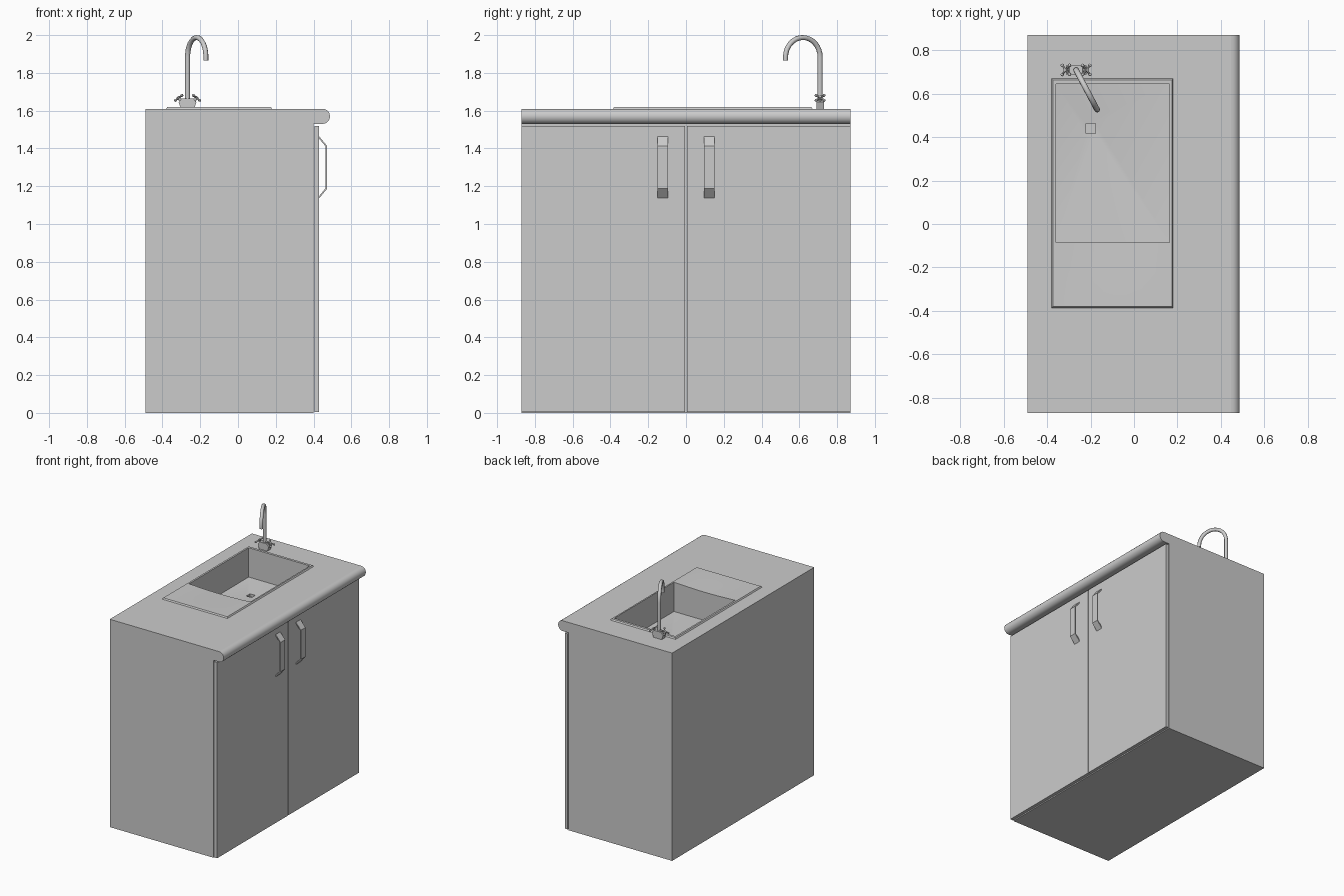
import bpy, bmesh
from math import sin, cos, pi, radians
from mathutils import Vector, Matrix

if "Cube" in bpy.data.objects:
    bpy.data.objects.remove(bpy.data.objects["Cube"])


def finish(name, bm, recalc=True, smooth=None):
    bmesh.ops.remove_doubles(bm, verts=bm.verts, dist=1e-5)
    if recalc:
        bmesh.ops.recalc_face_normals(bm, faces=bm.faces)
    me = bpy.data.meshes.new(name)
    bm.to_mesh(me)
    bm.free()
    ob = bpy.data.objects.new(name, me)
    bpy.context.collection.objects.link(ob)
    if smooth:
        bpy.ops.object.select_all(action='DESELECT')
        ob.select_set(True)
        bpy.context.view_layer.objects.active = ob
        bpy.ops.object.shade_smooth_by_angle(angle=radians(smooth))
    return ob


def face(bm, pts, hint=None):
    """Add a face, turned so that its normal agrees with hint."""
    f = bm.faces.new([bm.verts.new(p) for p in pts])
    f.normal_update()
    if hint and f.normal.dot(Vector(hint)) < 0:
        f.normal_flip()


def prism(bm, profile, y0, y1, skip=()):
    """Extrude an xz profile along y, leaving out the listed side faces."""
    n = len(profile)
    for i in range(n):
        if i not in skip:
            (a, b), (c, d) = profile[i], profile[(i + 1) % n]
            face(bm, [(a, y0, b), (a, y1, b), (c, y1, d), (c, y0, d)])
    for y in (y0, y1):
        face(bm, [(x, y, z) for x, z in profile])


def box(bm, x0, x1, y0, y1, z0, z1):
    prism(bm, [(x0, z0), (x1, z0), (x1, z1), (x0, z1)], y0, y1)


# Cabinet carcass and worktop with rounded nose, open under the sink
TOP = 1.61
RX, RY = (-0.38, 0.18), (-0.386, 0.67)
nose = [(0.448 + 0.039 * cos(a), 1.57 + 0.04 * sin(a))
        for a in [radians(-90 + 180 * i / 10) for i in range(11)]]
profile = [(-0.49, 0), (0.40, 0), (0.40, 1.53)] + nose + [(-0.49, TOP)]
bm = bmesh.new()
prism(bm, profile, -0.87, 0.87, skip=(len(profile) - 2,))
xs = [-0.49, *RX, 0.448]
ys = [-0.87, *RY, 0.87]
for i in range(3):
    for j in range(3):
        if (i, j) != (1, 1):
            face(bm, [(xs[i], ys[j], TOP), (xs[i + 1], ys[j], TOP),
                      (xs[i + 1], ys[j + 1], TOP), (xs[i], ys[j + 1], TOP)], (0, 0, 1))
finish("cabinet_with_worktop", bm, smooth=30)

# Doors and bent strap handles
for s, side in ((-1, "left"), (1, "right")):
    bm = bmesh.new()
    y0, y1 = sorted((s * 0.004, s * 0.87))
    box(bm, 0.405, 0.43, y0, y1, 0.004, 1.52)
    finish(side + "_door", bm)
    bm = bmesh.new()
    y0, y1 = sorted((s * 0.096, s * 0.152))
    prism(bm, [(0.428, 1.466), (0.472, 1.413), (0.472, 1.187), (0.428, 1.134),
               (0.428, 1.146), (0.464, 1.190), (0.464, 1.410), (0.428, 1.454)], y0, y1)
    finish(side + "_handle", bm)

# Sink: bevelled rim, slightly dished drainboard, basin with sloping floor
RIM, FLOOR, DRAIN = 1.62, 1.393, 1.37
E = 0.006
bx, by = (-0.36, 0.163), (-0.085, 0.645)
cols = [RX[0] + E] + [bx[0] + (bx[1] - bx[0]) * i / 8 for i in range(9)] + [RX[1] - E]
rows = [RY[0] + E, -0.365, -0.225, by[0], by[1], RY[1] - E]


def deck(x, y):
    u = min(max((x - bx[0]) / (bx[1] - bx[0]), 0), 1)
    v = min(max((y + 0.365) / 0.28, 0), 1) if y <= by[0] else 0
    return (x, y, RIM - 0.008 * sin(pi * u) * v)


def corners(xr, yr, z):
    return [(xr[0], yr[0], z), (xr[1], yr[0], z), (xr[1], yr[1], z), (xr[0], yr[1], z)]


def ring(bm, a, b, hint):
    for i in range(4):
        j = (i + 1) % 4
        face(bm, [a[i], a[j], b[j], b[i]], hint(i))


bm = bmesh.new()
for i in range(len(cols) - 1):
    for j in range(len(rows) - 1):
        if j == 3 and 1 <= i <= 8:
            continue
        face(bm, [deck(cols[i], rows[j]), deck(cols[i + 1], rows[j]),
                  deck(cols[i + 1], rows[j + 1]), deck(cols[i], rows[j + 1])], (0, 0, 1))
ring(bm, corners(RX, RY, TOP), corners((cols[0], cols[-1]), (rows[0], rows[-1]), RIM),
     lambda i: (0, 0, 1))
for y, d in ((by[0], 1), (by[1], -1)):
    for a, b in zip(cols[1:9], cols[2:10]):
        face(bm, [deck(a, y), deck(b, y), (b, y, FLOOR), (a, y, FLOOR)], (0, d, 0))
for x, d in ((bx[0], 1), (bx[1], -1)):
    face(bm, [(x, by[0], RIM), (x, by[1], RIM), (x, by[1], FLOOR), (x, by[0], FLOOR)], (d, 0, 0))
dx, dy = (-0.222, -0.177), (0.418, 0.463)
drain_top, drain_low = corners(dx, dy, DRAIN), corners(dx, dy, DRAIN - 0.02)
ring(bm, corners(bx, by, FLOOR), drain_top, lambda i: (0, 0, 1))
ring(bm, drain_top, drain_low, lambda i: [(0, 1, 0), (-1, 0, 0), (0, -1, 0), (1, 0, 0)][i])
face(bm, drain_low, (0, 0, 1))
finish("sink", bm, recalc=False, smooth=30)

# Tap body
FX, FY = -0.267, 0.71
bm = bmesh.new()
prism(bm, [(FX + x, z) for x, z in [(-0.035, TOP), (0.035, TOP), (0.047, 1.645), (0.03, 1.665),
                                    (-0.03, 1.665), (-0.047, 1.645)]], FY - 0.02, FY + 0.02)
finish("tap_body", bm)

# Swan-neck spout
end = Vector((-0.17, 0.527, 0))
start = Vector((FX, FY, 0))
mid, half = (start + end) / 2, (end - start) / 2
R, CZ = half.length, 1.987 - half.length
path = [start + Vector((0, 0, 1.65))]
path += [mid - half * cos(a) + Vector((0, 0, CZ + R * sin(a)))
         for a in [pi * i / 16 for i in range(17)]]
path.append(end + Vector((0, 0, 1.865)))
cu = bpy.data.curves.new("tap_spout", 'CURVE')
cu.dimensions = '3D'
cu.bevel_depth, cu.bevel_resolution, cu.use_fill_caps = 0.0135, 2, True
sp = cu.splines.new('POLY')
sp.points.add(len(path) - 1)
for pt, co in zip(sp.points, path):
    pt.co = (*co, 1)
sp.use_smooth = True
spout = bpy.data.objects.new("tap_spout", cu)
bpy.context.collection.objects.link(spout)
bpy.ops.object.select_all(action='DESELECT')
spout.select_set(True)
bpy.context.view_layer.objects.active = spout
bpy.ops.object.convert(target='MESH')

# Cross-shaped tap knobs, tilted outwards
for s, side in ((-1, "left"), (1, "right")):
    bm = bmesh.new()
    base = Matrix.Translation((FX + s * 0.047, FY, 1.668)) @ Matrix.Rotation(s * radians(38), 4, 'Y')
    bmesh.ops.create_cone(bm, cap_ends=True, segments=10, radius1=0.009, radius2=0.009, depth=0.04,
                          matrix=base @ Matrix.Translation((0, 0, -0.012)))
    for k in (45, 135):
        turn = base @ Matrix.Rotation(radians(k), 4, 'Z')
        bmesh.ops.create_cone(bm, cap_ends=True, segments=8, radius1=0.005, radius2=0.005, depth=0.06,
                              matrix=turn @ Matrix.Rotation(pi / 2, 4, 'Y'))
        for e in (-1, 1):
            bmesh.ops.create_uvsphere(bm, u_segments=8, v_segments=6, radius=0.008,
                                      matrix=turn @ Matrix.Translation((e * 0.03, 0, 0)))
    finish(side + "_tap_knob", bm, smooth=40)
